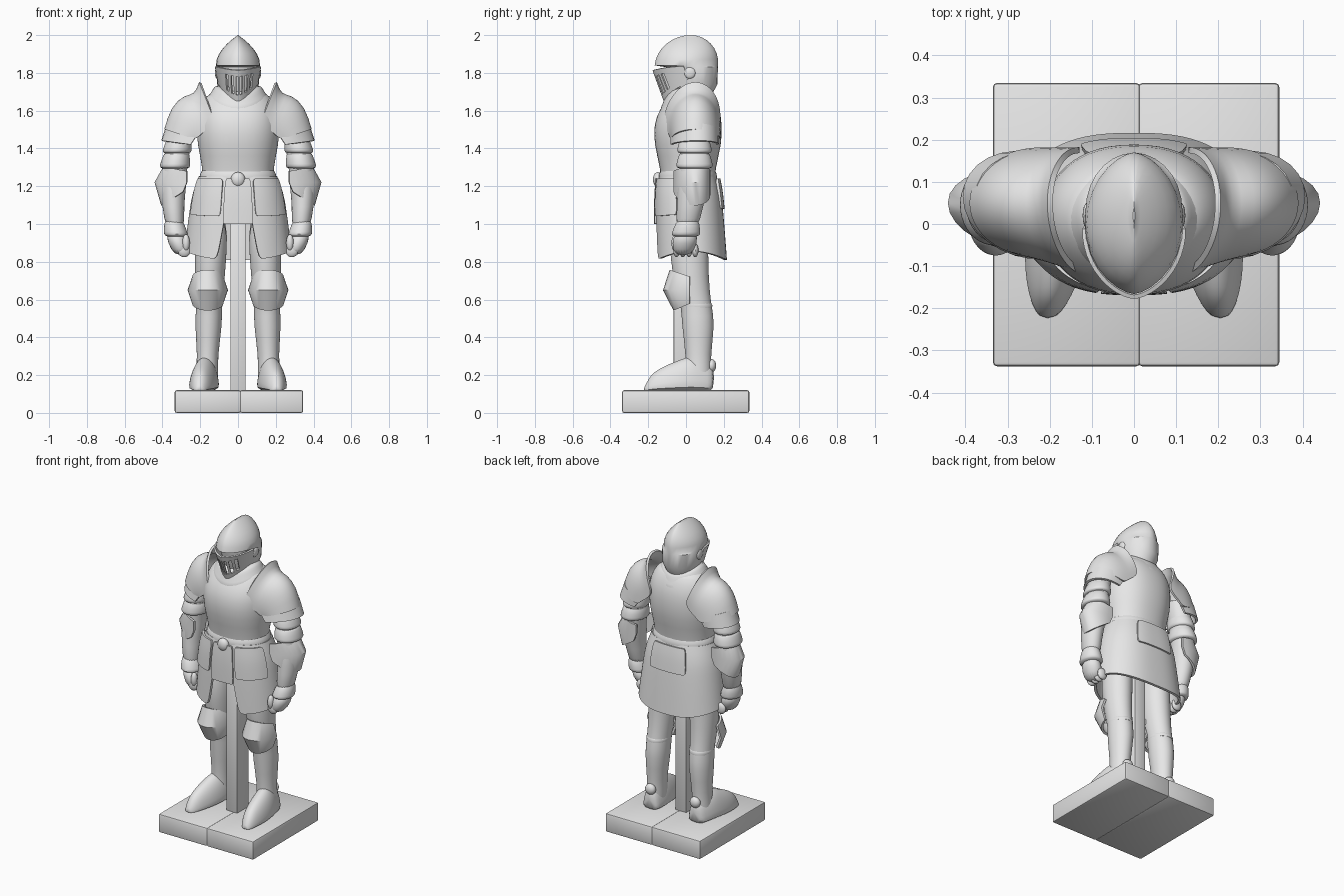
import bpy, bmesh
from math import sin, cos, pi, asin, sqrt, radians
from mathutils import Vector, Matrix

cube = bpy.data.objects.get("Cube")
if cube:
    bpy.data.objects.remove(cube, do_unlink=True)

grey = (0.8, 0.8, 0.8, 1)
steel = bpy.data.materials.new("grey steel")
steel.use_nodes = True
steel.diffuse_color = grey
steel.node_tree.nodes["Principled BSDF"].inputs["Base Color"].default_value = grey


def finish(name, bm, thick=0, sub=0, bevel=0):
    """Turn a bmesh into a finished, shaded object."""
    bmesh.ops.recalc_face_normals(bm, faces=bm.faces)
    mesh = bpy.data.meshes.new(name)
    bm.to_mesh(mesh)
    bm.free()
    part = bpy.data.objects.new(name, mesh)
    bpy.context.collection.objects.link(part)
    mesh.materials.append(steel)
    if sub:
        part.modifiers.new("smooth", "SUBSURF").levels = sub
    if thick:
        plate = part.modifiers.new("plate", "SOLIDIFY")
        plate.thickness, plate.offset = thick, 0
    if bevel:
        edges = part.modifiers.new("edges", "BEVEL")
        edges.width, edges.segments = bevel, 2
    bpy.ops.object.select_all(action="DESELECT")
    part.select_set(True)
    bpy.context.view_layer.objects.active = part
    for modifier in list(part.modifiers):
        bpy.ops.object.modifier_apply(modifier=modifier.name)
    bpy.ops.object.shade_smooth_by_angle(angle=radians(40))


def skin(name, rows, side=1, closed=False, skip=None, **options):
    """Join rows of points into a surface; closed rows get end caps."""
    bm = bmesh.new()
    grid = [[bm.verts.new((x * side, y, z)) for x, y, z in row] for row in rows]
    count = len(grid[0])
    for j, (low, high) in enumerate(zip(grid, grid[1:])):
        for i in range(count if closed else count - 1):
            k = (i + 1) % count
            if not (skip and skip(j, i)):
                bm.faces.new((low[i], low[k], high[k], high[i]))
    if closed:
        bm.faces.new(grid[0])
        bm.faces.new(grid[-1])
    finish(name, bm, **options)


def ring(z, width, depth, y=.01, power=1, start=0, end=2 * pi, count=28, lift=0):
    """Outline from the front round; power above 1 gives a keel, below 1 a box."""
    steps = count if end - start > 6.28 else count - 1
    points = []
    for i in range(count):
        a = start + (end - start) * i / steps
        x = width * abs(sin(a)) ** power * (1 if sin(a) > 0 else -1)
        points.append((x, y - depth * cos(a), z + lift * sin(a) ** 2))
    return points


def limb(name, path, profile, side):
    """Limb of (height, radius) pairs whose centre follows a path."""
    rows = []
    for z, radius in profile:
        x, y = path(z)
        rows.append([(px + x, py + y, pz) for px, py, pz in
                     ring(z, radius, radius * 1.2, y=0, count=20)])
    skin(name, rows, side, closed=True, sub=1)


def arc(a, top, b, count=15):
    """Half ellipse from a over top to b."""
    a, top, b = Vector(a), Vector(top), Vector(b)
    middle = (a + b) / 2
    angles = [pi * i / (count - 1) for i in range(count)]
    return [middle + (a - middle) * cos(t) + (top - middle) * sin(t) for t in angles]


def shell(name, front, back, rows, side, lean=0, **options):
    """Plate wrapping the outside of an arm: rim x and z, then crest x and z."""
    crest_y = (front + back) / 2 + .02
    skin(name, [arc((x, front + lean * (x - .12), z), (crest, crest_y, top), (x, back, z))
                for x, z, crest, top in rows], side, thick=.014, **options)


def blob(name, centre, size):
    bm = bmesh.new()
    bmesh.ops.create_uvsphere(bm, u_segments=16, v_segments=10, radius=1, matrix=
                              Matrix.Translation(centre) @ Matrix.Diagonal((*size, 1)))
    finish(name, bm)


def box(name, low, high, bevel):
    low, high = Vector(low), Vector(high)
    bm = bmesh.new()
    bmesh.ops.create_cube(bm, size=1, matrix=Matrix.Translation((low + high) / 2)
                          @ Matrix.Diagonal((*(high - low), 1)))
    finish(name, bm, bevel=bevel)


# Plinth of two slabs with a seam, and the support post
box("plinth_right_slab", (-.335, -.338, 0), (.015, .335, .12), .01)
box("plinth_left_slab", (.01, -.338, 0), (.345, .335, .12), .01)
box("support_post", (-.04, -.065, .11), (.04, .055, 1), .003)

# Cuirass, belt and collar
skin("cuirass", [ring(*row, power=.85) for row in (
    (1.05, .17, .12), (1.2, .19, .14), (1.3, .187, .147), (1.42, .217, .18),
    (1.53, .222, .182), (1.61, .21, .16, .02), (1.68, .17, .115, .03), (1.71, .12, .09, .03))],
    closed=True, sub=1)
skin("belt", [ring(z, .19 + out, .142 + out, power=.85) for z, out in (
    (1.2, 0), (1.22, .015), (1.27, .013), (1.3, 0))], closed=True, sub=1)
blob("belt_knot", (0, -.15, 1.235), (.038, .025, .04))
skin("collar", [ring(1.59 + .028 * t, .175 - .015 * t, .165 - .012 * t, .02, lift=.06 - .005 * t)
                for t in range(5)], closed=True, sub=1)

# Helmet: recessed face, then a keeled dome that overhangs it as a brow
face = [ring(1.68, .09, .1, .035), ring(1.74, .11, .128, .038), ring(1.83, .115, .137, .032)]
dome = [ring(1.84 + .16 * sin(a), .117 * cos(a) ** 2, .168 * cos(a), .002 + .015 * a, 1.25)
        for a in (t / 5 for t in range(8))]
peak = [ring(2, .002, .02, .02)]
skin("helmet", face + dome + peak, closed=True)

# Pointed visor with breathing slots
skin("visor", [ring(1.815 - .165 * t, .118 - .018 * t, .157 - .03 * t, .03 * t - .016,
                    1.25, -1.6, 1.6, 25, .02 + .07 * t) for t in (0, .2, .8, 1)],
     skip=lambda j, i: j == 1 and i % 2 and 5 < i < 18, thick=.01)


# Skirt, flaring downward and open at the front
def skirt_row(z, start=None, end=None, out=0, count=12):
    t = (1.25 - z) / .44
    width = .2 + .075 * sqrt(t)
    if start is None:
        start = asin(((.03 + .08 * t) / width) ** (4 / 3))
        end = 2 * pi - start
    return ring(z, width + out, .143 + .036 * t ** .3 + out, .01 + .02 * t,
                .75, start, end, count, .045 * t * t)


skin("skirt", [skirt_row(1.25 - .44 * t / 5, count=49) for t in range(6)], thick=.016, sub=1)


# Short overlapping flaps that follow the skirt
def flap(name, start, end, bottom):
    heights = [1.24 + (bottom - 1.24) * t / 3 for t in range(4)]
    skin(name, [skirt_row(z, start, end, .01) for z in heights], thick=.014, sub=1)


flap("left_hip_flap", .25, 1.2, 1.04)
flap("right_hip_flap", -1.2, -.25, 1.04)
flap("rear_flap", pi - .4, pi + .4, 1.08)
flap("front_cloth", -.2, .2, 1)


# Centre lines of the limbs
def arm_path(z):
    bend = .27 if z > 1.1 else .7
    return .345 - bend * (z - 1.1) ** 2, .045 - .15 * max(0, 1.25 - z)


def leg_path(z):
    return .17 - .03 * z, max(.015, min(.065, .185 - .23 * z))


def boot_row(t):
    """Arch of the boot, from heel at 0 to toe at 1."""
    x, y = .16 + .045 * t, .15 - .375 * t
    half = .078 * sqrt(sin(pi * (.12 + .86 * t)))
    height = .13 + (.22 - .14 * t) * min(1, .5 + 1.5 * t) * sqrt(1 - t ** 8)
    return arc((x - half, y, .115), (x, y, height), (x + half, y, .115))


for s, side in ((1, "left_"), (-1, "right_")):
    blob(side + "visor_pivot", (s * .112, .02, 1.8), (.01, .03, .03))

    # Shoulder plate with a raised inner flange, and its lower lame
    shell(side + "pauldron", -.115, .175, (
        (.12, 1.54, .2, 1.75), (.16, 1.5, .225, 1.68), (.19, 1.48, .28, 1.68),
        (.21, 1.46, .35, 1.62), (.23, 1.45, .385, 1.5)), s, lean=.4, sub=1)
    shell(side + "shoulder_lame", -.075, .165, ((.21, 1.48, .37, 1.53), (.25, 1.42, .4, 1.44)), s)

    # Arm, with flared bands and a pointed elbow plate
    limb(side + "arm", arm_path, ((1.58, .07), (1.42, .066), (1.26, .065), (1.2, .07),
                                  (1.1, .058), (.95, .05)), s)
    for name, z, radius in (("upper_band", 1.46, .066), ("lower_band", 1.38, .07), ("cuff", 1.02, .052)):
        limb(side + name, arm_path, ((z, radius - .01), (z - .01, radius), (z - .07, radius + .013),
                                     (z - .08, radius + .01), (z - .09, radius - .01)), s)
    shell(side + "elbow_plate", -.06, .12, (
        (.27, 1.28, .39, 1.3), (.27, 1.22, .435, 1.22), (.29, 1.17, .4, 1.1)), s)

    # Gauntlet hand with thumb and curled fingers
    limb(side + "hand", arm_path, ((.96, .05), (.9, .057), (.83, .04)), s)
    blob(side + "thumb", (s * .275, -.055, .9), (.02, .022, .045))
    for i in range(4):
        blob(side + "finger_" + "abcd"[i], (s * .285, .033 * i - .05, .86), (.034, .017, .036))

    # Leg, knee plate and the rim of the greave
    limb(side + "leg", leg_path, ((1.08, .09), (.8, .085), (.64, .074), (.56, .068),
                                  (.47, .074), (.3, .054), (.2, .06), (.12, .06)), s)
    skin(side + "knee_plate", [arc((.16 + w, .02, z), (.16, y, 1.5 * z - .325), (.16 - w, .02, z))
                               for z, w, y in ((.72, .075, -.08), (.65, .1, -.115), (.58, .075, -.06))],
         s, thick=.014)
    limb(side + "greave_rim", leg_path, ((.6, .064), (.57, .076), (.54, .066)), s)

    # Pointed boot with heel spur
    skin(side + "boot", [boot_row(t / 10) for t in range(11)], s, closed=True, sub=1)
    blob(side + "spur", (s * .16, .135, .25), (.035, .025, .035))
